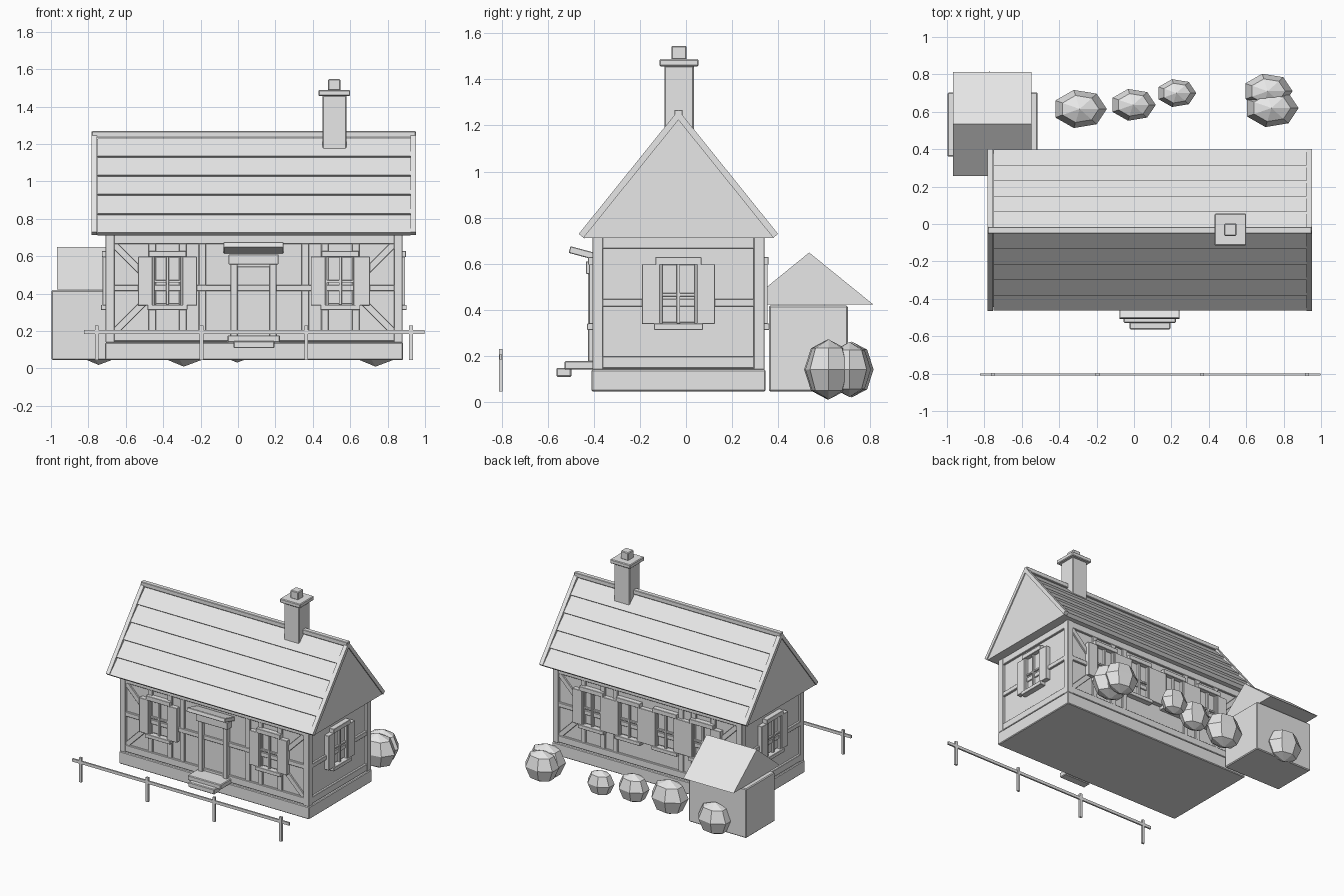
import bpy, bmesh, math
from mathutils import Matrix, Vector

if "Cube" in bpy.data.objects:
    bpy.data.objects.remove(bpy.data.objects["Cube"], do_unlink=True)

grey = bpy.data.materials.new("plain_grey")
grey.use_nodes = True
grey.diffuse_color = (0.8, 0.8, 0.8, 1)
grey.node_tree.nodes["Principled BSDF"].inputs["Base Color"].default_value = grey.diffuse_color

BASE = 0.045
CX, CY = 0.085, -0.033


def finish(name, bm, bevel=0.0):
    bmesh.ops.recalc_face_normals(bm, faces=bm.faces)
    mesh = bpy.data.meshes.new(name)
    bm.to_mesh(mesh)
    bm.free()
    mesh.materials.append(grey)
    obj = bpy.data.objects.new(name, mesh)
    bpy.context.collection.objects.link(obj)
    if bevel:
        mod = obj.modifiers.new("soft_edges", "BEVEL")
        mod.width = bevel
        mod.segments = 1
    return obj


def box(name, x, y, z, place=Matrix(), bevel=0.003):
    """Box spanning the three (low, high) ranges, moved by a matrix."""
    bm = bmesh.new()
    bmesh.ops.create_cube(bm, size=1)
    mid = Vector([(a + b) / 2 for a, b in (x, y, z)])
    size = Vector([b - a for a, b in (x, y, z)])
    bm.transform(place @ Matrix.Translation(mid) @ Matrix.Diagonal(size).to_4x4())
    return finish(name, bm, bevel)


def prism(name, x, outline):
    """Extrude a (y, z) outline along x."""
    bm = bmesh.new()
    face = bm.faces.new([bm.verts.new((x[0], p[0], p[1])) for p in outline])
    new = bmesh.ops.extrude_face_region(bm, geom=[face])["geom"]
    moved = [v for v in new if isinstance(v, bmesh.types.BMVert)]
    bmesh.ops.translate(bm, verts=moved, vec=(x[1] - x[0], 0, 0))
    return finish(name, bm)


# Foundation and wall core
box("foundation", (-0.71, 0.883), (-0.41, 0.345), (BASE, 0.139), bevel=0.005)
box("walls", (-0.69, 0.86), (-0.387, 0.321), (0.13, 0.72), bevel=0)
for x in (-0.708, 0.833):
    for y in (-0.407, 0.294):
        box("corner_post", (x, x + 0.047), (y, y + 0.047), (0.139, 0.718))


# Each wall face is built in local space: x along the wall, -y outward
def wall_place(turn, distance):
    return (Matrix.Translation((CX, CY, 0)) @ Matrix.Rotation(math.radians(turn), 4, "Z")
            @ Matrix.Translation((0, -distance, 0)))


def window(u, place):
    def part(name, a, b, out, z):
        box(name, (u + a, u + b), (-out, 0.025), z, place, 0.002)
    part("window_pane", -0.075, 0.075, -0.012, (0.345, 0.595))
    for s in (-1, 1):
        a, b = sorted((s * 0.08, s * 0.158))
        part("shutter", a, b, 0.014, (0.337, 0.597))
        a, b = sorted((s * 0.07, s * 0.085))
        part("window_jamb", a, b, 0.008, (0.337, 0.597))
    part("window_mullion", -0.008, 0.008, 0.004, (0.34, 0.597))
    part("window_crossbar", -0.075, 0.075, 0.002, (0.458, 0.472))
    part("window_head", -0.1, 0.1, 0.018, (0.595, 0.628))
    part("window_sill", -0.106, 0.106, 0.022, (0.312, 0.34))


def brace(a, b, place):
    (xa, za), (xb, zb) = a, b
    length = math.hypot(xb - xa, zb - za)
    tilt = Matrix.Rotation(-math.atan2(zb - za, xb - xa), 4, "Y")
    box("corner_brace", (0, length), (0.008, 0.025), (-0.018, 0.018),
        place @ Matrix.Translation((xa, 0, za)) @ tilt, 0.002)


faces = ((0, 0.374, 0.795, (-0.462, 0.462)),
         (180, 0.374, 0.795, (-0.462, -0.154, 0.154, 0.462)),
         (90, 0.795, 0.374, (0,)),
         (-90, 0.795, 0.374, (0,)))
for turn, distance, half, windows in faces:
    place = wall_place(turn, distance)
    inner = half - 0.04
    for name, z in (("top_beam", (0.665, 0.716)), ("middle_rail", (0.413, 0.447)),
                    ("bottom_beam", (0.145, 0.197))):
        box(name, (-inner, inner), (0.004, 0.025), z, place)
    for u in windows:
        window(u, place)
    if half > distance:
        for s in (-1, 1):
            for u in (0.275, 0.38, 0.544):
                box("wall_stud", (s * u - 0.02, s * u + 0.02), (0.007, 0.025), (0.19, 0.67), place)
            brace((s * 0.75, 0.665), (s * 0.57, 0.485), place)
            brace((s * 0.75, 0.19), (s * 0.57, 0.37), place)

# Main roof: closed core, gable boards and overlapping planks
RUN, EAVE, RISE = 0.412, 0.712, 0.512
slope = math.hypot(RUN, RISE)
ROWS = 5


def on_slope(side, s, n):
    """Point a distance s up the slope and n above it."""
    y = RUN - s * RUN / slope + n * RISE / slope
    return CY + side * y, EAVE + s * RISE / slope + n * RUN / slope


prism("roof_core", (-0.775, 0.945), [(CY - RUN, EAVE), (CY + RUN, EAVE), (CY, EAVE + RISE)])
for x in (-0.783, 0.923):
    peak = EAVE + RISE
    prism("gable_board", (x, x + 0.03),
          [on_slope(-1, 0, 0), on_slope(-1, 0, 0.027), (CY, peak + 0.043),
           on_slope(1, 0, 0.027), on_slope(1, 0, 0), (CY, peak)])
for side in (-1, 1):
    for i in range(ROWS):
        low, high = i * slope / ROWS, (i + 1) * slope / ROWS
        prism("roof_plank", (-0.752, 0.922),
              [on_slope(side, low, -0.004), on_slope(side, low, 0.024),
               on_slope(side, high, 0.01), on_slope(side, high, -0.004)])
box("ridge_cap", (-0.781, 0.95), (CY - 0.018, CY + 0.018), (1.235, 1.268))

# Chimney
for name, r, z in (("chimney_stack", 0.064, (1.12, 1.46)), ("chimney_cap", 0.085, (1.457, 1.488)),
                   ("chimney_pot", 0.033, (1.485, 1.546))):
    box(name, (0.515 - r, 0.515 + r), (-0.03 - r, -0.03 + r), z, bevel=0.005)

# Door, porch and steps
box("door", (-0.01, 0.175), (-0.395, -0.37), (0.14, 0.545))
for x in (-0.04, 0.168):
    box("door_post", (x, x + 0.037), (-0.425, -0.38), (0.14, 0.56))
box("door_lintel", (-0.05, 0.216), (-0.435, -0.38), (0.555, 0.61))
tilt = Matrix.Translation((0, -0.39, 0.63)) @ Matrix.Rotation(math.radians(-15), 4, "X")
box("door_canopy", (-0.077, 0.243), (-0.12, 0.01), (-0.015, 0.015), tilt)
box("upper_step", (-0.055, 0.225), (-0.528, -0.39), (0.139, 0.177), bevel=0.005)
box("lower_step", (-0.024, 0.195), (-0.563, -0.498), (0.108, 0.147), bevel=0.005)

# Shed
box("shed_walls", (-0.997, -0.515), (0.36, 0.703), (BASE, 0.418), bevel=0.006)
prism("shed_roof", (-0.968, -0.547), [(0.257, 0.422), (0.814, 0.422), (0.535, 0.648)])

# Fence
box("fence_rail", (-0.823, 0.997), (-0.811, -0.799), (0.183, 0.205), bevel=0)
for i in range(4):
    x = -0.755 + i * 0.56
    box("fence_post", (x - 0.01, x + 0.01), (-0.813, -0.797), (BASE, 0.23), bevel=0)

# Faceted bushes: centre x, centre y, scale
for x, y, r in ((-0.29, 0.615, 0.145), (-0.005, 0.637, 0.121), (0.227, 0.7, 0.106),
                (0.715, 0.71, 0.133), (0.735, 0.62, 0.145), (-0.745, 0.72, 0.135)):
    bm = bmesh.new()
    bmesh.ops.create_uvsphere(bm, u_segments=7, v_segments=4, radius=1)
    rim = max(bm.verts, key=lambda v: v.co.xy.length).co
    bm.transform(Matrix.Rotation(-math.atan2(rim.y, rim.x), 4, "Z"))
    bm.transform(Matrix.Translation((x, y, 0.14)) @ Matrix.Diagonal((r, r * 0.72, r * 0.9, 1)))
    finish("bush", bm)
